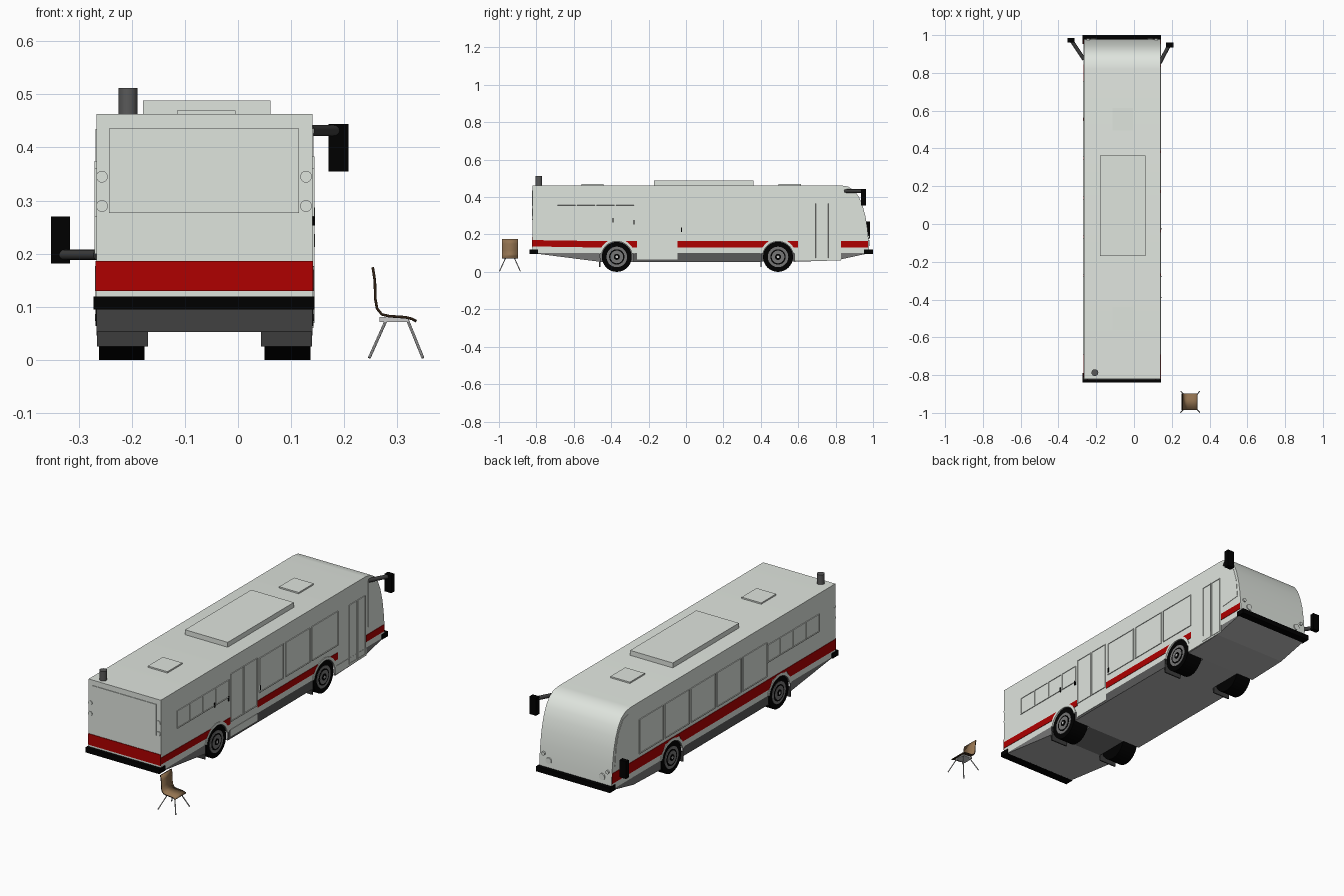
import bpy, bmesh, math
from mathutils import Vector

if "Cube" in bpy.data.objects:
    bpy.data.objects.remove(bpy.data.objects["Cube"])

L, R = -0.266, 0.14            # side planes of the bus
REAR = -0.82
AXLES = (-0.37, 0.492)


def material(name, *rgb):
    m = bpy.data.materials.new(name)
    m.use_nodes = True
    m.diffuse_color = (*rgb, 1)
    m.node_tree.nodes["Principled BSDF"].inputs["Base Color"].default_value = (*rgb, 1)
    return m


WHITE = material("pale_grey_paint", 0.74, 0.78, 0.73)
RED = material("red_paint", 0.43, 0, 0)
FLOOR = material("floor_grey", 0.46, 0.46, 0.46)
GREY = material("underbody_grey", 0.1, 0.1, 0.1)
DARK = material("dark_grey", 0.045, 0.045, 0.045)
BLACK = material("black_rubber", 0, 0, 0)
RIM = material("wheel_grey", 0.18, 0.18, 0.18)
TAN = material("tan_wood", 0.29, 0.17, 0.08)
BROWN = material("dark_brown_wood", 0.025, 0.013, 0.006)
STEEL = material("light_steel", 0.6, 0.6, 0.6)


def finish(name, bm, *mats, smooth=False, closed=True):
    me = bpy.data.meshes.new(name)
    if closed:
        bmesh.ops.recalc_face_normals(bm, faces=bm.faces)
    bm.to_mesh(me)
    bm.free()
    ob = bpy.data.objects.new(name, me)
    bpy.context.collection.objects.link(ob)
    for m in mats:
        me.materials.append(m)
    if smooth:
        bpy.ops.object.select_all(action='DESELECT')
        ob.select_set(True)
        bpy.context.view_layer.objects.active = ob
        bpy.ops.object.shade_smooth_by_angle(angle=0.6)
    return ob


def box(name, x, y, z, mat, face=None):
    """Box from ranges; the side pointing along `face` gets a frame and a sunken pane."""
    bm = bmesh.new()
    bmesh.ops.create_cube(bm, size=1)
    for v in bm.verts:
        v.co = [a + (b - a) * (c + 0.5) for c, (a, b) in zip(v.co, (x, y, z))]
    if face:
        bm.normal_update()
        hit = [f for f in bm.faces if f.normal.dot(Vector(face)) > 0.9]
        bmesh.ops.inset_region(bm, faces=hit, thickness=0.005)
        bmesh.ops.inset_region(bm, faces=hit, thickness=0.0004, depth=-0.003)
    return finish(name, bm, mat)


def prism(name, pts, x0, x1, *mats, smooth=False, rule=None):
    """Side profile of (y, z) points extruded across x."""
    bm = bmesh.new()
    f = bm.faces.new([bm.verts.new((x0, y, z)) for y, z in pts])
    new = bmesh.ops.extrude_face_region(bm, geom=[f])["geom"]
    for v in new:
        if isinstance(v, bmesh.types.BMVert):
            v.co.x = x1
    bmesh.ops.recalc_face_normals(bm, faces=bm.faces)
    if rule:
        for f in bm.faces:
            f.material_index = rule(f)
    return finish(name, bm, *mats, smooth=smooth)


def sheet(name, pairs, *mats, smooth=False):
    """Open strip through pairs of points."""
    bm = bmesh.new()
    rows = [[bm.verts.new(p) for p in pair] for pair in pairs]
    for p, q in zip(rows, rows[1:]):
        bm.faces.new((p[0], p[1], q[1], q[0]))
    return finish(name, bm, *mats, smooth=smooth, closed=False)


def rod(name, a, b, r, mat, n=24):
    a, b = Vector(a), Vector(b)
    bm = bmesh.new()
    bmesh.ops.create_cone(bm, cap_ends=True, segments=n, radius1=r, radius2=r, depth=(b - a).length)
    q = (b - a).to_track_quat('Z', 'Y')
    for v in bm.verts:
        v.co = q @ v.co + (a + b) / 2
    return finish(name, bm, mat, smooth=True)


def arc(c, r, a0, a1, n=16):
    return [(c + r * math.cos(a0 + (a1 - a0) * i / n), 0.08 + r * math.sin(a0 + (a1 - a0) * i / n))
            for i in range(n + 1)]


# Body shell with wheel arches and a curved front
tilt = math.asin(0.02 / 0.088)
outline = [(REAR, 0.1)]
for c in AXLES:
    outline += arc(c, 0.088, math.pi - tilt, tilt)
outline += [(0.98, 0.1), (0.977, 0.16), (0.97, 0.23), (0.96, 0.295), (0.944, 0.355), (0.925, 0.4),
            (0.9, 0.435), (0.865, 0.457), (0.82, 0.463), (REAR, 0.463)]
prism("body_shell", outline, L, R, WHITE, GREY, smooth=True,
      rule=lambda f: int(abs(f.normal.x) < 0.5 and f.calc_center_median().z < 0.18
                         and abs(f.calc_center_median().y) < 0.7))

# Floor sheets, narrower between the wheels, with skirts along both sides
A, B, C, D = -0.46, -0.282, 0.404, 0.58
for path, x0, x1 in (([(REAR, 0.099), (A, 0.053)], L, R),
                     ([(B, 0.053), (C, 0.053)], L, R),
                     ([(C, 0.053), (D, 0.053)], -0.17, 0.045),
                     ([(D, 0.053), (0.8, 0.06), (0.98, 0.099)], L, R)):
    sheet("floor_sheet", [((x0, y, z), (x1, y, z)) for y, z in path], FLOOR)
for x0, x1 in ((L, L + 0.003), (R - 0.003, R)):
    prism("rear_skirt", [(REAR, 0.1), (A, 0.054), (A, 0.1)], x0, x1, RIM)
    prism("middle_skirt", [(B, 0.054), (C, 0.054), (C, 0.1), (B, 0.1)], x0, x1, GREY)
    prism("front_skirt", [(D, 0.054), (0.8, 0.061), (0.98, 0.1), (D, 0.1)], x0, x1, RIM)
box("rear_axle_housing", (-0.17, 0.045), (A, B), (0.053, 0.175), RIM)
box("front_axle_housing", (-0.17, 0.045), (C, D), (0.055, 0.175), GREY)
prism("front_side_skirt", [(D, 0.06), (0.83, 0.062), (0.83, 0.1), (D, 0.1)], R, R + 0.002, WHITE)
box("door_sill", (R, R + 0.002), (-0.262, -0.045), (0.065, 0.1), WHITE)

# Bumpers
box("rear_bumper", (L - 0.006, R + 0.004), (-0.838, -0.79), (0.095, 0.12), BLACK)
box("front_bumper", (L - 0.006, R + 0.004), (0.953, 1.0), (0.095, 0.12), BLACK)


# Red stripes, slanted where they meet the wheel arches
def stripe(x, y0, y1, s0=0, s1=0, rise=0.0):
    z0, z1 = 0.13, 0.164 if x > 0 else 0.182
    prism("side_stripe", [(y0, z0 + rise), (y1, z0), (y1 + s1, z1), (y0 - s0, z1 + rise)],
          x, x + math.copysign(0.002, x), RED)


b, s = 0.08, 0.03
stripe(R, REAR, AXLES[0] - b, 0, s, rise=0.006)
stripe(R, AXLES[0] + b, -0.262, s)
stripe(R, -0.045, AXLES[1] - b, 0, s)
stripe(R, AXLES[1] + b, 0.6, s)
stripe(R, 0.83, 0.973)
stripe(L, REAR, AXLES[0] - b, 0, s)
stripe(L, AXLES[0] + b, AXLES[1] - b, s, s)
stripe(L, AXLES[1] + b, 0.973, s)
for c in AXLES:
    box("stripe_over_arch", (L - 0.0018, L), (c - 0.06, c + 0.06), (0.169, 0.182), RED)
box("rear_stripe", (L - 0.002, R + 0.001), (REAR - 0.003, REAR), (0.13, 0.186), RED)

# Wheels, arch flares and mud flaps
for side, outer in ((-1, L), (1, R)):
    for c in AXLES:
        def disc(name, r, x0, x1, m):
            rod(name, (outer - side * x0, c, 0.08), (outer - side * x1, c, 0.08), r, m, 32)
        disc("tyre", 0.08, 0.09, 0.004, BLACK)
        disc("wheel_rim", 0.055, 0.02, 0.002, RIM)
        disc("wheel_recess", 0.041, 0.01, 0.001, BLACK)
        disc("wheel_disc", 0.034, 0.01, 0.0, RIM)
        disc("wheel_hub", 0.016, 0.01, -0.002, BLACK)
        disc("hub_cap", 0.007, 0.01, -0.003, STEEL)
        prism("arch_flare", arc(c, 0.097, 0.2, math.pi - 0.2) + arc(c, 0.083, math.pi - 0.2, 0.2),
              outer - side * 0.004, outer + side * 0.003, WHITE)
        x = sorted((outer - side * 0.001, outer - side * 0.097))
        box("mud_flap", x, (c - 0.094, c - 0.088), (0.025, 0.075), DARK)


# Side windows, doors and rear vents
def side_panel(name, side, y0, y1, z0, z1):
    x = (R, R + 0.004) if side > 0 else (L - 0.004, L)
    box(name, x, (y0, y1), (z0, z1), WHITE, (side, 0, 0))


for y0, y1 in ((-0.03, 0.165), (0.18, 0.375), (0.39, 0.6)):
    side_panel("side_window", 1, y0, y1, 0.2, 0.375)
for i in range(5):
    side_panel("side_window", -1, -0.27 + i * 0.208, -0.075 + i * 0.208, 0.2, 0.375)
for side, x in ((-1, L), (1, R)):
    for i in range(4):
        side_panel("rear_vent", side, -0.69 + i * 0.104, -0.586 + i * 0.104, 0.27, 0.36)
    prism("cab_window", [(0.845, 0.2), (0.953, 0.21), (0.945, 0.3), (0.925, 0.37), (0.89, 0.423), (0.845, 0.435)],
          x, x + side * 0.002, WHITE)
for y in (-0.262, -0.153):
    side_panel("rear_door_leaf", 1, y, y + 0.105, 0.14, 0.383)
for y in (0.69, 0.757):
    side_panel("front_door_leaf", 1, y, y + 0.064, 0.07, 0.37)
for y, z in ((-0.39, 0.275), (-0.278, 0.265), (-0.025, 0.225)):
    box("panel_latch", (R, R + 0.005), (y - 0.003, y + 0.003), (z - 0.012, z + 0.012), BLACK)

# Rear window and lamps
box("rear_window", (-0.243, 0.115), (REAR - 0.003, REAR), (0.277, 0.436), WHITE)
for x in (-0.256, 0.128):
    for z in (0.29, 0.345):
        rod("tail_lamp", (x, REAR - 0.004, z), (x, REAR + 0.01, z), 0.011, WHITE)
mid = (L + R) / 2
for side in (-1, 1):
    for off, z, r in ((0.15, 0.155, 0.016), (0.18, 0.185, 0.009)):
        x = mid + side * off
        rod("head_lamp", (x, 0.95, z), (x, 0.982, z), r, WHITE)

# Roof equipment
box("roof_unit", (-0.179, 0.061), (-0.17, 0.362), (0.46, 0.488), WHITE)
for y in (-0.56, 0.495):
    box("roof_hatch", (-0.115, -0.005), (y, y + 0.12), (0.46, 0.47), WHITE)
rod("exhaust_stack", (-0.207, -0.787, 0.455), (-0.207, -0.787, 0.512), 0.018, GREY)

# Mirrors on swept arms
rod("right_mirror_arm", (0.135, 0.85, 0.432), (0.185, 0.945, 0.432), 0.01, DARK, 12)
box("right_mirror", (0.17, 0.208), (0.935, 0.962), (0.355, 0.444), BLACK)
rod("left_mirror_arm", (-0.264, 0.87, 0.198), (-0.33, 0.97, 0.198), 0.01, DARK, 12)
box("left_mirror", (-0.352, -0.316), (0.962, 0.985), (0.182, 0.27), BLACK)

# Chair behind the bus: bent shell, support block and splayed legs
bend = [(0.256, 0.175), (0.26, 0.15), (0.261, 0.115), (0.264, 0.098), (0.272, 0.088),
        (0.285, 0.085), (0.315, 0.083), (0.328, 0.08), (0.337, 0.075)]
shell = sheet("chair_shell", [((x, -0.897, z), (x, -0.985, z)) for x, z in bend], TAN, BROWN, smooth=True)
thick = shell.modifiers.new("thickness", 'SOLIDIFY')
thick.thickness = 0.005
thick.offset = -1
thick.material_offset = 1
thick.material_offset_rim = 1
box("chair_support", (0.266, 0.322), (-0.97, -0.912), (0.072, 0.081), STEEL)
for x0, x1 in ((0.278, 0.247), (0.32, 0.348)):
    for y0, y1 in ((-0.965, -0.997), (-0.917, -0.886)):
        rod("chair_leg", (x0, y0, 0.073), (x1, y1, 0.004), 0.0027, STEEL, 8)
